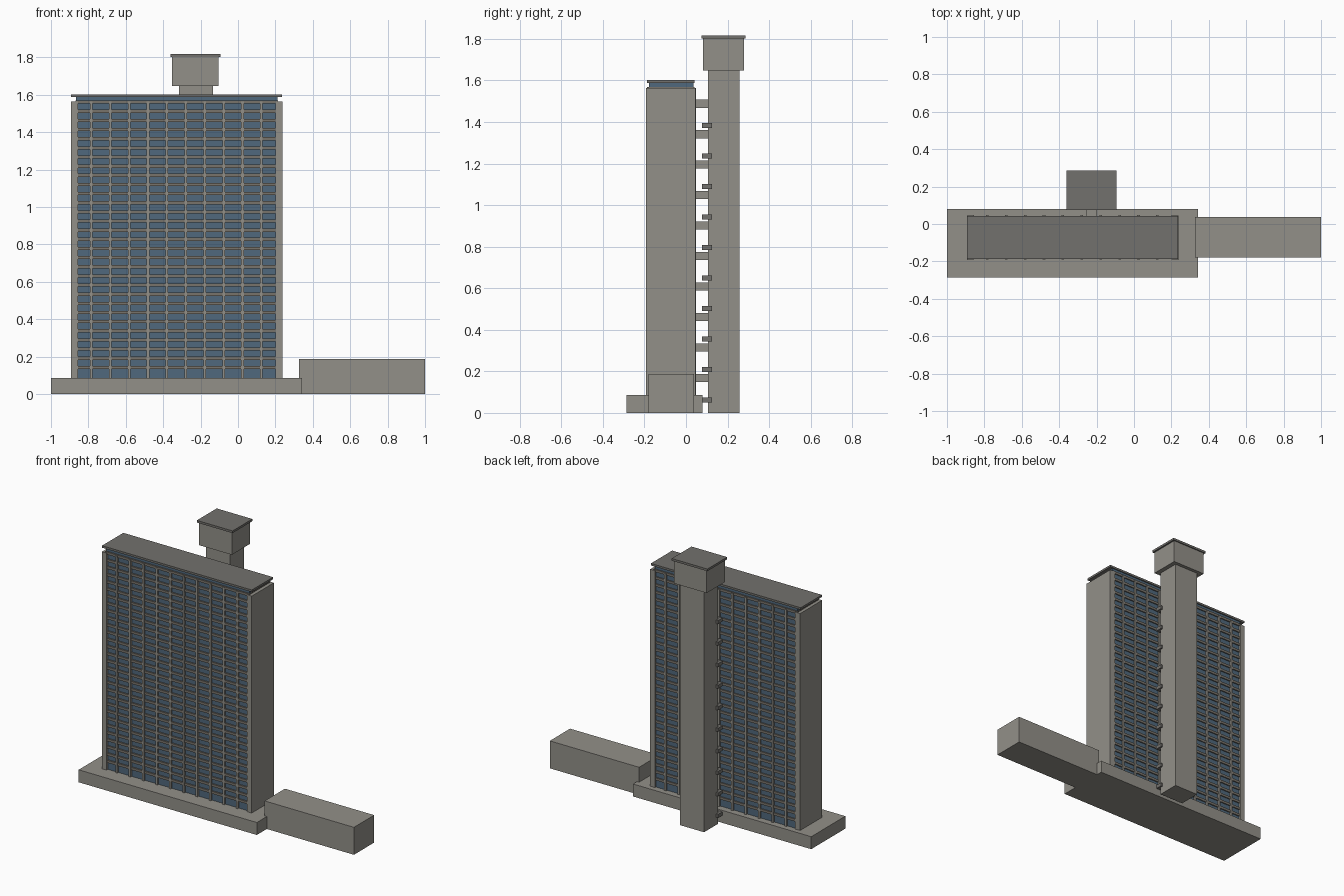
import bpy, bmesh

if "Cube" in bpy.data.objects:
    bpy.data.objects.remove(bpy.data.objects["Cube"])


def material(name, rgb):
    m = bpy.data.materials.new(name)
    m.diffuse_color = (*rgb, 1)
    m.use_nodes = True
    m.node_tree.nodes["Principled BSDF"].inputs["Base Color"].default_value = m.diffuse_color
    return m


concrete = material("concrete", (0.29, 0.28, 0.25))
dark = material("dark_concrete", (0.17, 0.165, 0.153))
band = material("band_concrete", (0.19, 0.172, 0.145))
glass = material("glass", (0.08, 0.14, 0.205))


def boxes(name, mat, *bounds):
    """One object made of boxes, each given as (x0, x1, y0, y1, z0, z1)."""
    bm = bmesh.new()
    for x0, x1, y0, y1, z0, z1 in bounds:
        for v in bmesh.ops.create_cube(bm, size=1)["verts"]:
            v.co.x = x1 if v.co.x > 0 else x0
            v.co.y = y1 if v.co.y > 0 else y0
            v.co.z = z1 if v.co.z > 0 else z0
    me = bpy.data.meshes.new(name)
    bm.to_mesh(me)
    bm.free()
    me.materials.append(mat)
    ob = bpy.data.objects.new(name, me)
    bpy.context.collection.objects.link(ob)
    return ob


# Low buildings
boxes("podium", concrete, (-1, 0.343, -0.287, 0.08, 0, 0.085))
boxes("low_wing", concrete, (0.327, 1, -0.18, 0.038, 0, 0.187))

# Main slab block: glazed core, blank end walls, roof
boxes("glazed_core", glass, (-0.865, 0.21, -0.178, 0.035, 0.08, 1.588))
boxes("end_walls", concrete,
      (-0.892, -0.868, -0.192, 0.045, 0.08, 1.563),
      (0.213, 0.238, -0.192, 0.045, 0.08, 1.563))
boxes("roof_slab", dark, (-0.894, 0.235, -0.187, 0.042, 1.588, 1.602))

# Floor bands on both long sides
FLOORS, Z0, STEP = 30, 0.085, 0.0489
boxes("floor_bands", band, *[
    (-0.87, 0.215, -0.187, 0.042, Z0 + i * STEP, Z0 + i * STEP + 0.017)
    for i in range(1, FLOORS + 1)])

# Vertical fins on both long sides
fin_x = [-0.863] + [-0.784 + 0.101 * i for i in range(10)] + [0.208]
boxes("fins", concrete, *[
    (x - 0.007, x + 0.007, y0, y1, 0.08, 1.563)
    for x in fin_x for y0, y1 in ((-0.191, -0.176), (0.031, 0.047))])

# Service tower with overhanging head
boxes("service_tower", concrete, (-0.316, -0.134, 0.107, 0.257, 0, 1.66))
boxes("tower_head", concrete, (-0.352, -0.104, 0.082, 0.28, 1.648, 1.804))
boxes("tower_cap", dark, (-0.362, -0.093, 0.074, 0.287, 1.802, 1.817))

# Link bridges and ledges every third floor
BRIDGE_STEP = 0.1467
boxes("link_bridges", concrete, *[
    (-0.254, -0.2, 0.03, 0.11, 0.148 + i * BRIDGE_STEP, 0.188 + i * BRIDGE_STEP)
    for i in range(10)])
boxes("tower_ledges", dark, *[
    (-0.33, -0.122, 0.076, 0.126, 0.051 + i * BRIDGE_STEP, 0.075 + i * BRIDGE_STEP)
    for i in range(10)])
